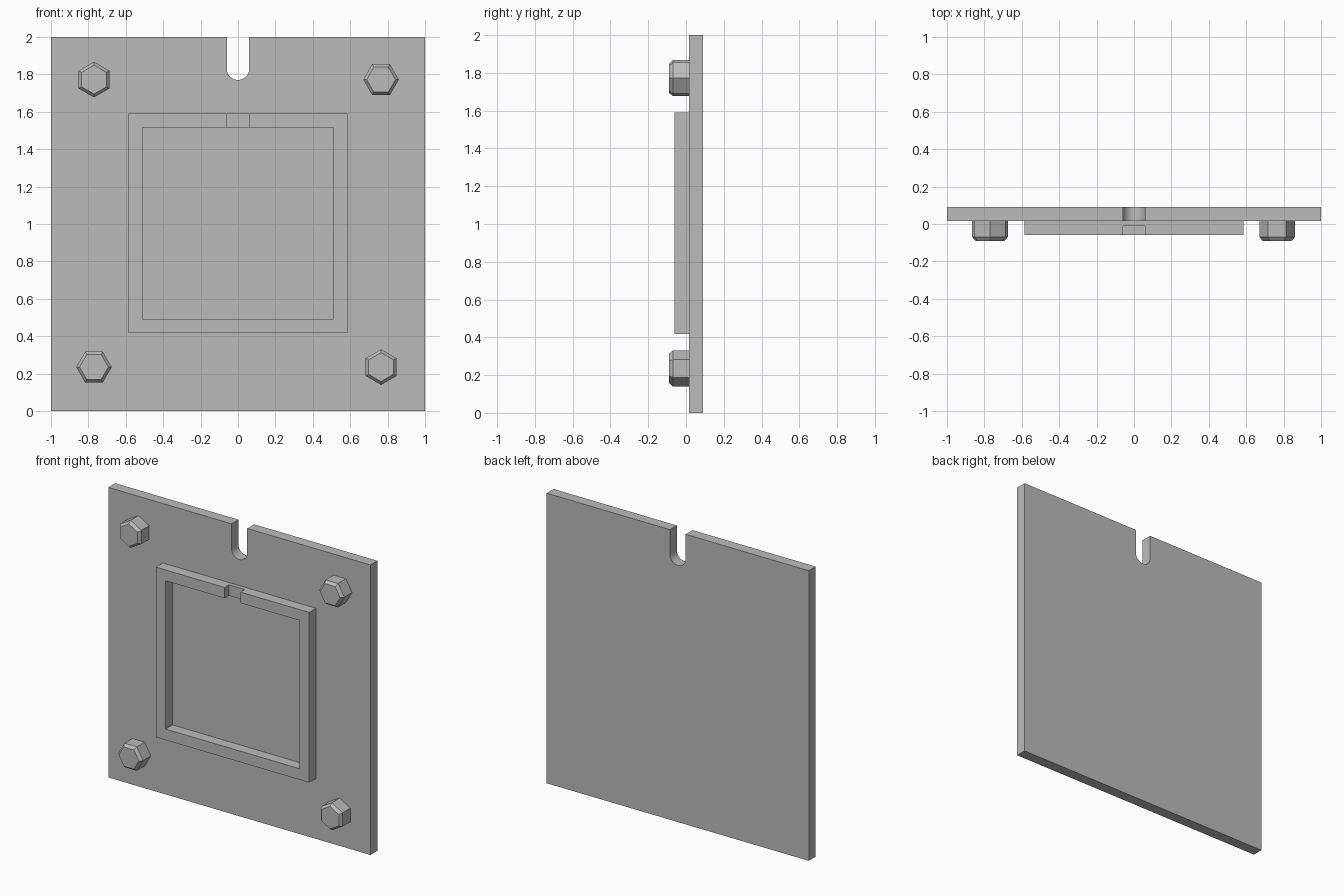
import bpy, bmesh
from math import pi, sin, cos

cube = bpy.data.objects.get("Cube")
if cube:
    bpy.data.objects.remove(cube)

# One grey for everything
GREY = (0.5, 0.5, 0.5, 1)
grey = bpy.data.materials.new("plain grey")
grey.use_nodes = True
grey.diffuse_color = GREY
grey.node_tree.nodes["Principled BSDF"].inputs["Base Color"].default_value = GREY

BACK, FACE = 0.09, 0.015      # back and front of the plate
FRAME_FRONT = -0.06
SLOT = 0.06                   # half width of slot and frame gap


def loft(name, rings):
    """Closed solid through matching rings of points, capped at both ends."""
    bm = bmesh.new()
    loops = [[bm.verts.new(p) for p in ring] for ring in rings]
    for a, b in zip(loops, loops[1:]):
        for i in range(len(a)):
            j = (i + 1) % len(a)
            bm.faces.new((a[i], a[j], b[j], b[i]))
    bm.faces.new(loops[0])
    bm.faces.new(loops[-1])
    bmesh.ops.recalc_face_normals(bm, faces=bm.faces)
    mesh = bpy.data.meshes.new(name)
    bm.to_mesh(mesh)
    bm.free()
    mesh.materials.append(grey)
    obj = bpy.data.objects.new(name, mesh)
    bpy.context.collection.objects.link(obj)
    return obj


def prism(name, outline, y0, y1):
    return loft(name, [[(x, y, z) for x, z in outline] for y in (y0, y1)])


def rect(x, z0, z1):
    return [(-x, z0), (x, z0), (x, z1), (-x, z1)]


def cut(obj, cutter):
    """Subtract the cutter, keep the result and drop the cutter."""
    cutter.hide_render = True
    mod = obj.modifiers.new("cut", "BOOLEAN")
    mod.operation, mod.solver, mod.object = "DIFFERENCE", "EXACT", cutter
    graph = bpy.context.evaluated_depsgraph_get()
    mesh = bpy.data.meshes.new_from_object(obj.evaluated_get(graph))
    obj.modifiers.clear()
    obj.data = mesh
    bpy.data.objects.remove(cutter)


# Square plate with a round-bottomed slot in its top edge
STEPS = 24
arc = [(SLOT * cos(pi * i / STEPS), 1.83 - SLOT * sin(pi * i / STEPS))
       for i in range(STEPS + 1)]
outline = [(-1, 0), (1, 0), (1, 2), (SLOT, 2)] + arc + [(-SLOT, 2), (-1, 2)]
plate = prism("plate", outline, FACE, BACK)
bpy.context.view_layer.objects.active = plate
plate.select_set(True)
bpy.ops.object.shade_smooth_by_angle(angle=pi / 6)

# Raised square frame with a shallow gap in its top bar
frame = prism("raised_frame", rect(0.585, 0.417, 1.59), FRAME_FRONT, FACE)
cut(frame, prism("opening_cutter", rect(0.51, 0.493, 1.515), -0.2, 0.2))
cut(frame, prism("gap_cutter", rect(SLOT, 1.4, 1.7), -0.2, -0.012))


# Chamfered hexagonal bolt heads, alternately turned
def bolt(name, x, z, turn):
    sections = [(FACE, 0.095), (-0.07, 0.095), (-0.09, 0.077)]
    loft(name, [[(x + r * cos(turn + i * pi / 3), y, z + r * sin(turn + i * pi / 3))
                 for i in range(6)] for y, r in sections])


for side, x in (("right", -0.77), ("left", 0.765)):
    for level, z in (("upper", 1.772), ("lower", 0.235)):
        pointed_up = (side == "right") == (level == "upper")
        bolt(f"{level}_{side}_bolt", x, z, pi / 6 if pointed_up else 0)
